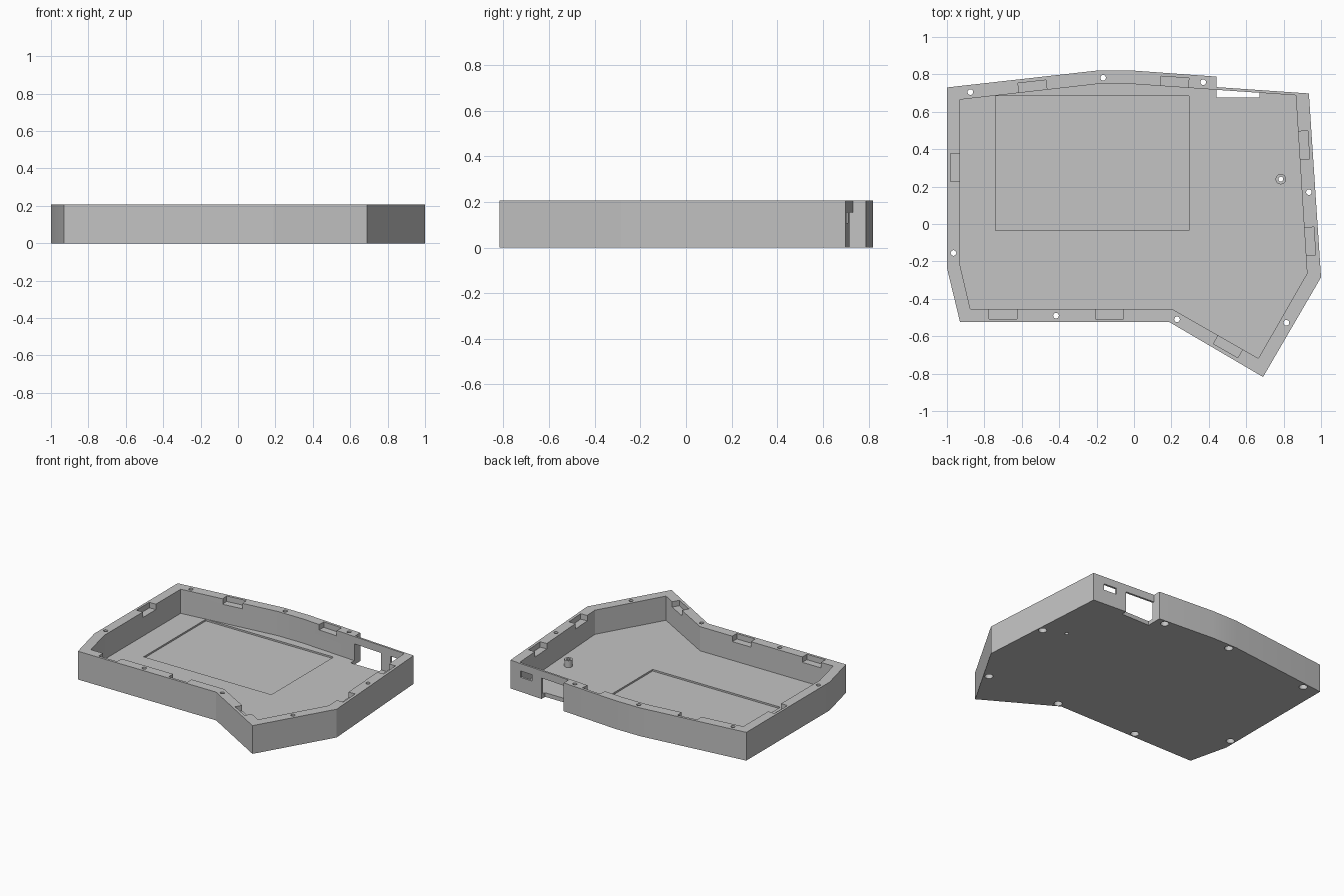
import bpy, bmesh, math
from mathutils import Vector

cube = bpy.data.objects.get("Cube")
if cube:
    bpy.data.objects.remove(cube)

HEIGHT, FLOOR = 0.207, 0.03

grey = bpy.data.materials.new("case grey")
grey.use_nodes = True
colour = (0.55, 0.55, 0.55, 1)
grey.diffuse_color = colour
grey.node_tree.nodes["Principled BSDF"].inputs["Base Color"].default_value = colour


def prism(name, outline, z0, z1):
    """Extrude a flat outline from z0 up to z1."""
    bm = bmesh.new()
    base = bm.faces.new([bm.verts.new((x, y, z0)) for x, y in outline])
    top = bmesh.ops.extrude_face_region(bm, geom=[base])["geom"]
    moved = [v for v in top if isinstance(v, bmesh.types.BMVert)]
    bmesh.ops.translate(bm, verts=moved, vec=(0, 0, z1 - z0))
    bmesh.ops.recalc_face_normals(bm, faces=bm.faces)
    mesh = bpy.data.meshes.new(name)
    bm.to_mesh(mesh)
    bm.free()
    mesh.materials.append(grey)
    obj = bpy.data.objects.new(name, mesh)
    bpy.context.collection.objects.link(obj)
    return obj


def box(x0, x1, y0, y1):
    return [(x0, y0), (x1, y0), (x1, y1), (x0, y1)]


def circle(x, y, r, n=24):
    return [(x + r * math.cos(math.tau * i / n), y + r * math.sin(math.tau * i / n))
            for i in range(n)]


cutters = []


def cut(obj, outline, z0, z1):
    cutter = prism("cutter", outline, z0, z1)
    cutter.hide_render = True
    cutters.append(cutter)
    mod = obj.modifiers.new("cut", "BOOLEAN")
    mod.operation = "DIFFERENCE"
    mod.solver = "EXACT"
    mod.object = cutter


# Outer body and the cavity inside it
outer = [(-1, 0.73), (-0.2, 0.82), (0, 0.82), (0.44, 0.788), (0.44, 0.732),
         (0.935, 0.698), (1, -0.285), (0.69, -0.818), (0.19, -0.525),
         (-0.93, -0.525), (-1, -0.235)]
inner = [(-0.93, 0.665), (-0.2, 0.748), (0, 0.748), (0.865, 0.688),
         (0.925, -0.265), (0.665, -0.718), (0.205, -0.455),
         (-0.875, -0.455), (-0.93, -0.22)]
case = prism("case_tray", outer, 0, HEIGHT)
cut(case, inner, FLOOR, HEIGHT + 0.1)

# Shallow rectangular recess in the floor
cut(case, box(-0.74, 0.295, -0.035, 0.685), FLOOR - 0.012, FLOOR + 0.03)

# Connector opening and small switch slot in the thin rear wall
cut(case, box(0.4402, 0.67, 0.675, 0.76), -0.05, 0.153)
cut(case, box(0.75, 0.85, 0.66, 0.76), 0.107, 0.153)

# Latch notches along the inner edge: wall index and centre point
notches = [(0, -0.54, 0.711), (2, 0.215, 0.734), (3, 0.881, 0.42),
           (3, 0.912, -0.095), (5, 0.516, -0.632), (6, -0.7, -0.455),
           (6, -0.132, -0.455), (8, -0.93, 0.302)]
for wall, x, y in notches:
    a, b = Vector(inner[wall]), Vector(inner[(wall + 1) % len(inner)])
    along = (b - a).normalized()
    out = Vector((-along.y, along.x))
    mid = a + along * (Vector((x, y)) - a).dot(along)
    corners = [mid + along * 0.075 * s + out * d
               for s, d in ((-1, -0.03), (1, -0.03), (1, 0.052), (-1, 0.052))]
    cut(case, corners, HEIGHT - 0.04, HEIGHT + 0.05)

# Screw holes through the rim, counterbored from below
screws = [(-0.875, 0.705), (-0.165, 0.782), (0.37, 0.758), (0.935, 0.17),
          (0.815, -0.528), (0.23, -0.51), (-0.417, -0.49), (-0.965, -0.155)]
for x, y in screws:
    cut(case, circle(x, y, 0.015), -0.05, HEIGHT + 0.05)
    cut(case, circle(x, y, 0.028), -0.05, 0.05)

# Reset button boss with its hole
bx, by = 0.785, 0.24
cut(case, circle(bx, by, 0.013), -0.05, FLOOR + 0.05)
boss = prism("button_boss", circle(bx, by, 0.028), FLOOR - 0.001, FLOOR + 0.05)
cut(boss, circle(bx, by, 0.013), -0.05, FLOOR + 0.1)

# Bake the cuts and discard the cutters
graph = bpy.context.evaluated_depsgraph_get()
graph.update()
for obj in (case, boss):
    baked = bpy.data.meshes.new_from_object(obj.evaluated_get(graph))
    obj.modifiers.clear()
    obj.data = baked
for cutter in cutters:
    bpy.data.objects.remove(cutter)

# Smooth the round holes, keep every edge sharp
for obj in (case, boss):
    bpy.ops.object.select_all(action="DESELECT")
    obj.select_set(True)
    bpy.context.view_layer.objects.active = obj
    bpy.ops.object.shade_smooth_by_angle(angle=math.radians(20))
